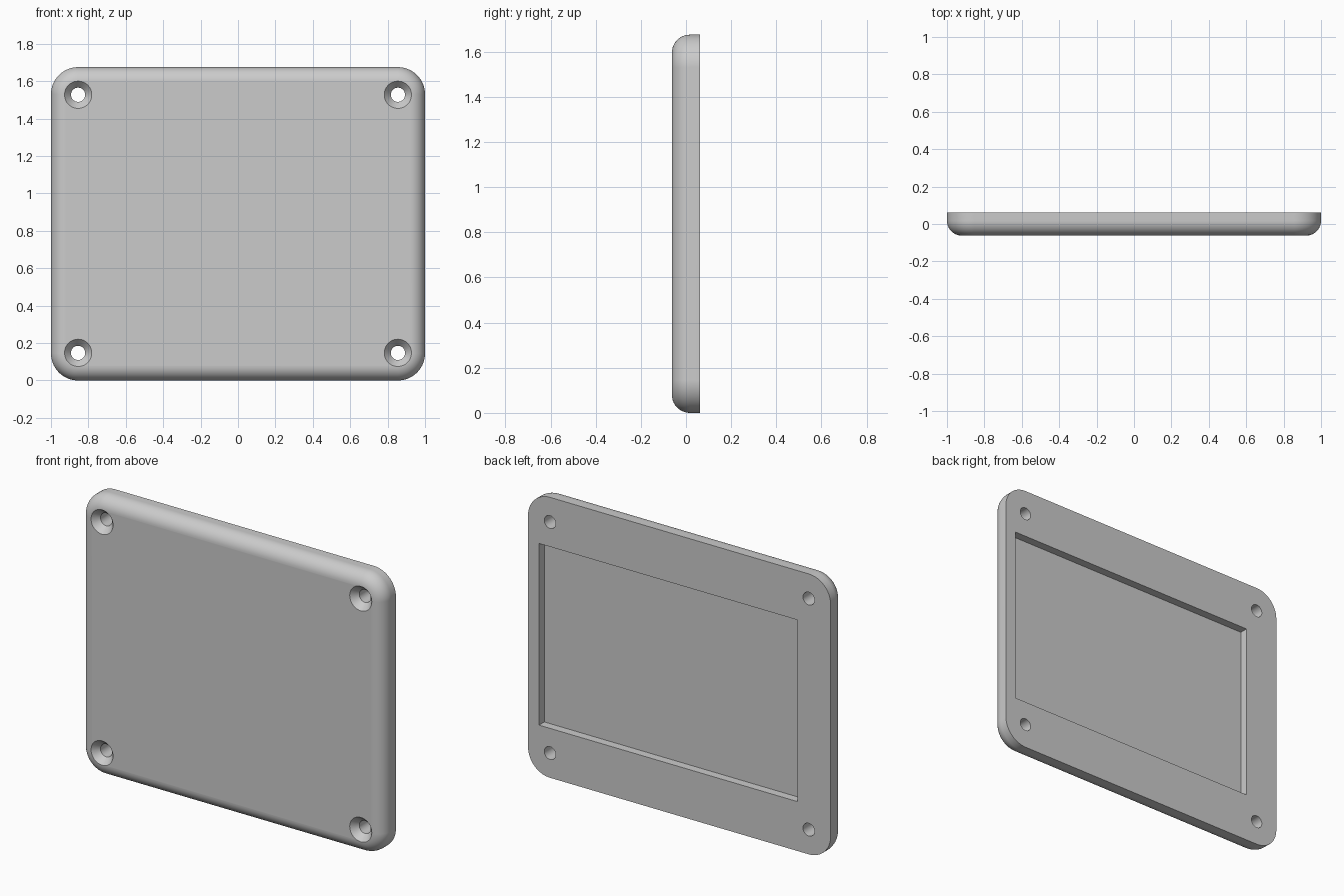
import bpy, bmesh, math
from mathutils import Matrix, Vector

if "Cube" in bpy.data.objects:
    bpy.data.objects.remove(bpy.data.objects["Cube"])

WIDTH, HEIGHT, DEPTH = 2.0, 1.675, 0.125
CORNER, FILLET = 0.145, 0.08
FRONT, BACK, MID_Z = -DEPTH / 2, DEPTH / 2, HEIGHT / 2
HOLE_X, HOLE_Z = 0.855, 0.69
HOLE_R, SINK_R, SINK_DEPTH = 0.038, 0.073, 0.04

grey = bpy.data.materials.new("plain grey")
grey.use_nodes = True
grey.diffuse_color = (0.6, 0.6, 0.6, 1)
grey.node_tree.nodes["Principled BSDF"].inputs["Base Color"].default_value = (0.6, 0.6, 0.6, 1)


def make_object(name, bm):
    bmesh.ops.recalc_face_normals(bm, faces=bm.faces)
    mesh = bpy.data.meshes.new(name)
    bm.to_mesh(mesh)
    bm.free()
    mesh.materials.append(grey)
    obj = bpy.data.objects.new(name, mesh)
    bpy.context.collection.objects.link(obj)
    return obj


def loft(name, rings):
    """Closed solid skinned through rings of equal point count."""
    bm = bmesh.new()
    loops = [[bm.verts.new(p) for p in ring] for ring in rings]
    for a, b in zip(loops, loops[1:]):
        for i in range(len(a)):
            j = (i + 1) % len(a)
            bm.faces.new((a[i], a[j], b[j], b[i]))
    bm.faces.new(loops[0])
    bm.faces.new(loops[-1])
    return make_object(name, bm)


def rounded_ring(inset, y, steps=14):
    """Rounded rectangle in the xz plane, shrunk by inset."""
    points = []
    for quarter, (sx, sz) in enumerate([(1, 1), (-1, 1), (-1, -1), (1, -1)]):
        cx, cz = sx * (WIDTH / 2 - CORNER), sz * (HEIGHT / 2 - CORNER)
        for i in range(steps + 1):
            a = (quarter + i / steps) * math.pi / 2
            r = CORNER - inset
            points.append((cx + r * math.cos(a), y, MID_Z + cz + r * math.sin(a)))
    return points


def circle_ring(x, z, r, y, n=48):
    return [(x + r * math.cos(i * math.tau / n), y, z + r * math.sin(i * math.tau / n))
            for i in range(n)]


# Cover plate with a rounded front rim
rings = [rounded_ring(0, BACK)]
for i in range(11):
    a = i / 10 * math.pi / 2
    rings.append(rounded_ring(FILLET * (1 - math.cos(a)), FRONT + FILLET * (1 - math.sin(a))))
plate = loft("cover_plate", rings)

# Rectangular recess in the back, offset sideways
x_min, x_max, pocket_height, pocket_depth = -0.78, 0.927, 1.085, 0.05
bm = bmesh.new()
bmesh.ops.create_cube(bm, size=1, matrix=Matrix.LocRotScale(
    Vector(((x_min + x_max) / 2, BACK, MID_Z)), None,
    Vector((x_max - x_min, 2 * pocket_depth, pocket_height))))
cutters = [make_object("recess_cutter", bm)]

# Countersunk screw holes at the four corners
slope = (SINK_R - HOLE_R) / SINK_DEPTH
extra = 0.02
for sx in (-1, 1):
    for sz in (-1, 1):
        x, z = sx * HOLE_X, MID_Z + sz * HOLE_Z
        cutters.append(loft("screw_hole_cutter", [
            circle_ring(x, z, SINK_R + slope * extra, FRONT - extra),
            circle_ring(x, z, HOLE_R, FRONT + SINK_DEPTH),
            circle_ring(x, z, HOLE_R, BACK + extra)]))

bpy.ops.object.select_all(action='DESELECT')
plate.select_set(True)
bpy.context.view_layer.objects.active = plate
for cutter in cutters:
    cutter.hide_render = True
    cut = plate.modifiers.new("cut", 'BOOLEAN')
    cut.operation = 'DIFFERENCE'
    cut.solver = 'EXACT'
    cut.object = cutter
    bpy.ops.object.modifier_apply(modifier=cut.name)
    bpy.data.objects.remove(cutter)

# Smooth curves, crisp edges, even flat faces
bpy.ops.object.shade_smooth_by_angle(angle=math.radians(25))
weighted = plate.modifiers.new("even shading", 'WEIGHTED_NORMAL')
weighted.keep_sharp = True
